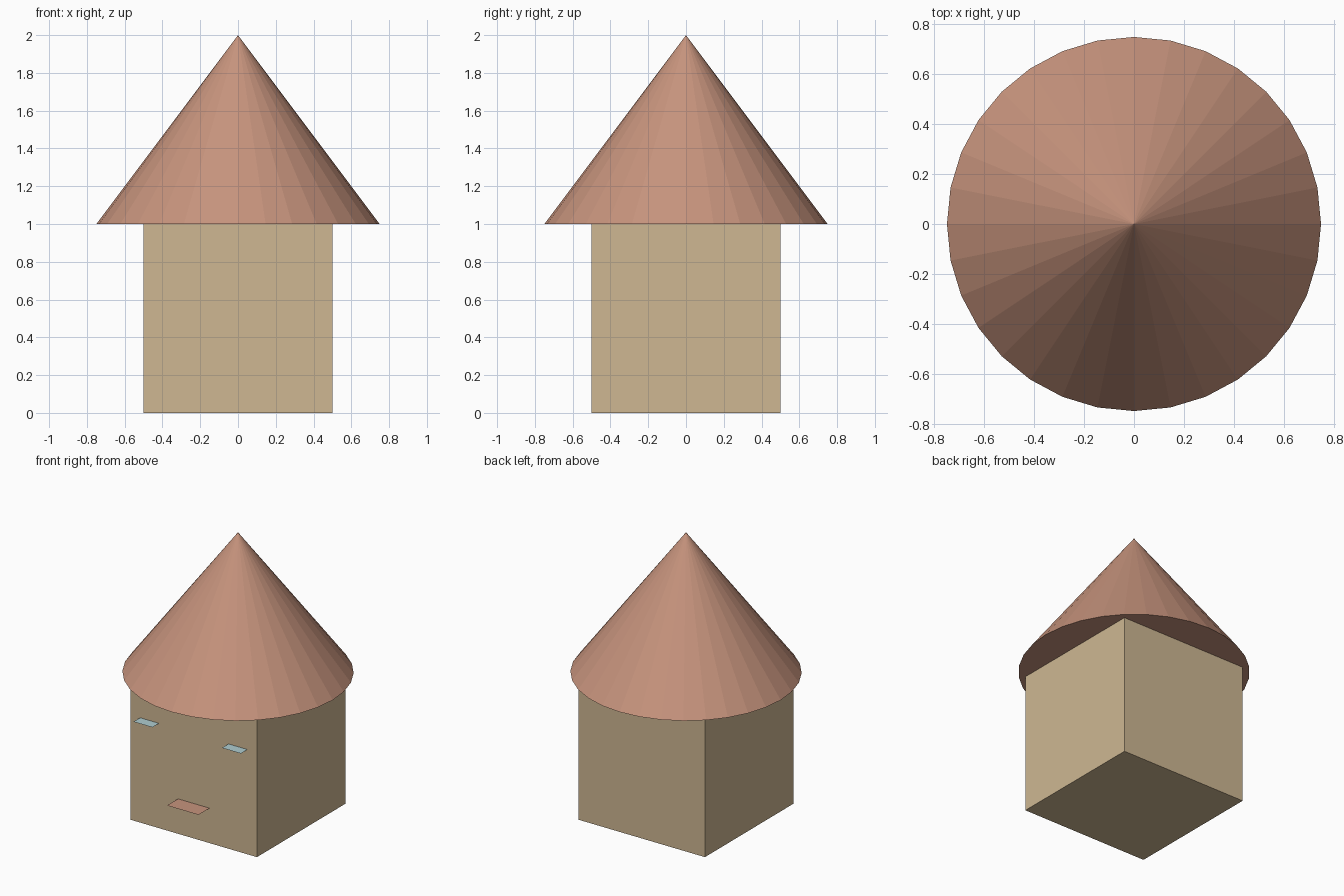
import bpy

if "Cube" in bpy.data.objects:
    bpy.data.objects.remove(bpy.data.objects["Cube"])


def material(name, rgb):
    mat = bpy.data.materials.new(name)
    mat.diffuse_color = (*rgb, 1)
    mat.use_nodes = True
    mat.node_tree.nodes["Principled BSDF"].inputs["Base Color"].default_value = mat.diffuse_color
    return mat


WALL = material("sandy wall", (0.62, 0.475, 0.29))
CLAY = material("clay brown", (0.57, 0.295, 0.205))
GLASS = material("pale blue glass", (0.43, 0.61, 0.63))


def finish(name, mat):
    obj = bpy.context.object
    obj.name = name
    obj.data.materials.append(mat)
    return obj


def flat_panel(name, size, x, z, mat):
    # level square sheet, half of it projecting from the front wall
    bpy.ops.mesh.primitive_plane_add(size=size, location=(x, -0.5, z))
    return finish(name, mat)


# Square body of the hut
bpy.ops.mesh.primitive_cube_add(size=1, location=(0, 0, 0.5))
finish("walls", WALL)

# Faceted conical roof with closed underside
bpy.ops.mesh.primitive_cone_add(vertices=32, radius1=0.75, radius2=0,
                                depth=1, location=(0, 0, 1.5))
finish("roof", CLAY)

# Door and window sheets
flat_panel("door", 0.25, 0, 0.25, CLAY)
for side, x in (("left", -0.35), ("right", 0.35)):
    flat_panel(side + "_window", 0.15, x, 0.75, GLASS)
